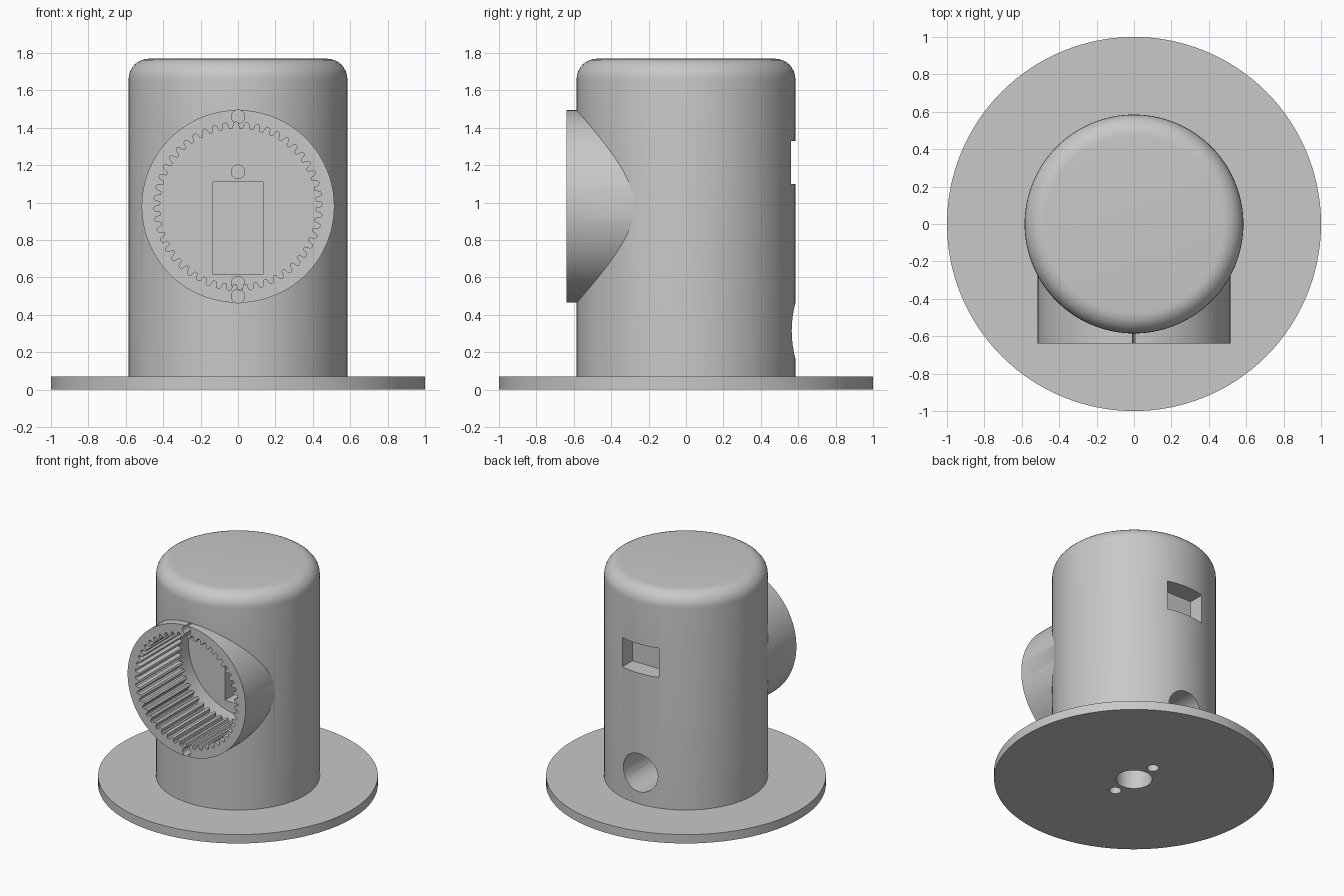
import bpy, bmesh
from math import sin, cos, pi, radians
from mathutils import Matrix, Vector

if "Cube" in bpy.data.objects:
    bpy.data.objects.remove(bpy.data.objects["Cube"], do_unlink=True)

grey = bpy.data.materials.new("plain grey")
grey.use_nodes = True
COLOUR = (0.58, 0.58, 0.58, 1)
grey.diffuse_color = COLOUR
grey.node_tree.nodes["Principled BSDF"].inputs["Base Color"].default_value = COLOUR


def make_object(name, bm):
    bmesh.ops.recalc_face_normals(bm, faces=bm.faces[:])
    mesh = bpy.data.meshes.new(name)
    bm.to_mesh(mesh)
    bm.free()
    mesh.materials.append(grey)
    obj = bpy.data.objects.new(name, mesh)
    bpy.context.collection.objects.link(obj)
    return obj


def prism(name, outline, start, end):
    """Extrude an outline of 3D points from offset start to offset end."""
    start, end = Vector(start), Vector(end)
    bm = bmesh.new()
    face = bm.faces.new([bm.verts.new(Vector(p) + start) for p in outline])
    out = bmesh.ops.extrude_face_region(bm, geom=[face], use_keep_orig=True)
    verts = [v for v in out["geom"] if isinstance(v, bmesh.types.BMVert)]
    bmesh.ops.translate(bm, verts=verts, vec=end - start)
    return make_object(name, bm)


def rod_y(name, x, z, r, y0, y1, n=32):
    ring = [(x + r * cos(2 * pi * i / n), 0, z + r * sin(2 * pi * i / n)) for i in range(n)]
    return prism(name, ring, (0, y0, 0), (0, y1, 0))


def rod_z(name, x, y, r, z0, z1, n=32):
    ring = [(x + r * cos(2 * pi * i / n), y + r * sin(2 * pi * i / n), 0) for i in range(n)]
    return prism(name, ring, (0, 0, z0), (0, 0, z1))


def box(name, half_x, y0, y1, z0, z1):
    ring = [(-half_x, 0, z0), (half_x, 0, z0), (half_x, 0, z1), (-half_x, 0, z1)]
    return prism(name, ring, (0, y0, 0), (0, y1, 0))


def combine(target, tool, operation):
    """Apply a boolean to the target, then drop the tool."""
    mod = target.modifiers.new(operation, "BOOLEAN")
    mod.object, mod.operation, mod.solver = tool, operation, "EXACT"
    bpy.context.view_layer.objects.active = target
    bpy.ops.object.modifier_apply(modifier=mod.name)
    bpy.data.objects.remove(tool, do_unlink=True)


# Revolved base flange and body with a rounded top edge
R, TOP, FILLET = 0.585, 1.77, 0.11
profile = [(0, 0), (1, 0), (1, 0.07), (R, 0.07)]
for i in range(9):
    a = i * pi / 16
    profile.append((R - FILLET + FILLET * cos(a), TOP - FILLET + FILLET * sin(a)))
profile.append((0, TOP))
bm = bmesh.new()
verts = [bm.verts.new((x, 0, z)) for x, z in profile]
edges = [bm.edges.new(pair) for pair in zip(verts, verts[1:])]
bmesh.ops.spin(bm, geom=verts + edges, axis=(0, 0, 1), cent=(0, 0, 0),
               angle=2 * pi, steps=128)
bmesh.ops.remove_doubles(bm, verts=bm.verts[:], dist=0.0005)
housing = make_object("flanged_housing", bm)

# Round collar on the front
CZ, FACE = 0.98, -0.64
combine(housing, rod_y("collar", 0, CZ, 0.515, FACE, 0, 128), "UNION")

# Toothed bore, then a smooth recess behind the teeth
TEETH = 48
gear = []
for i in range(TEETH):
    for step, r in ((-0.32, 0.415), (-0.12, 0.418), (0.0, 0.446), (0.2, 0.452), (0.38, 0.446), (0.52, 0.418)):
        a = 2 * pi * (i + step) / TEETH
        gear.append((r * cos(a), 0, CZ + r * sin(a)))
cutters = [
    prism("toothed_bore", gear, (0, FACE - 0.1, 0), (0, -0.1, 0)),
    rod_y("bore_recess", 0, CZ, 0.453, -0.11, 0.03, 96),
    # Rectangular pocket and its screw holes
    box("motor_pocket", 0.135, 0, 0.42, 0.615, 1.11),
    rod_y("upper_screw_hole", 0, 1.165, 0.036, 0, 0.2),
    rod_y("lower_screw_hole", 0, 0.57, 0.036, 0, 0.2),
    # Screw holes in the collar rim
    rod_y("rim_hole_top", 0, 1.46, 0.036, FACE - 0.1, -0.4),
    rod_y("rim_hole_bottom", 0, 0.5, 0.036, FACE - 0.1, -0.4),
    # Rear window and cable tunnel
    box("rear_window", 0.16, 0.44, 0.8, 1.1, 1.33),
    rod_y("rear_tunnel", 0, 0.315, 0.15, -0.12, 0.8, 48),
    # Holes in the underside
    rod_z("base_hole", 0, 0, 0.13, -0.1, 0.3, 48),
]
for y in (-0.21, 0.21):
    cutters.append(rod_z("base_screw_hole", 0, y, 0.043, -0.1, 0.14))
for cutter in cutters:
    combine(housing, cutter, "DIFFERENCE")

# Smooth curved surfaces, keep hard edges
bpy.ops.object.select_all(action="DESELECT")
housing.select_set(True)
bpy.context.view_layer.objects.active = housing
bpy.ops.object.shade_smooth_by_angle(angle=radians(30))
